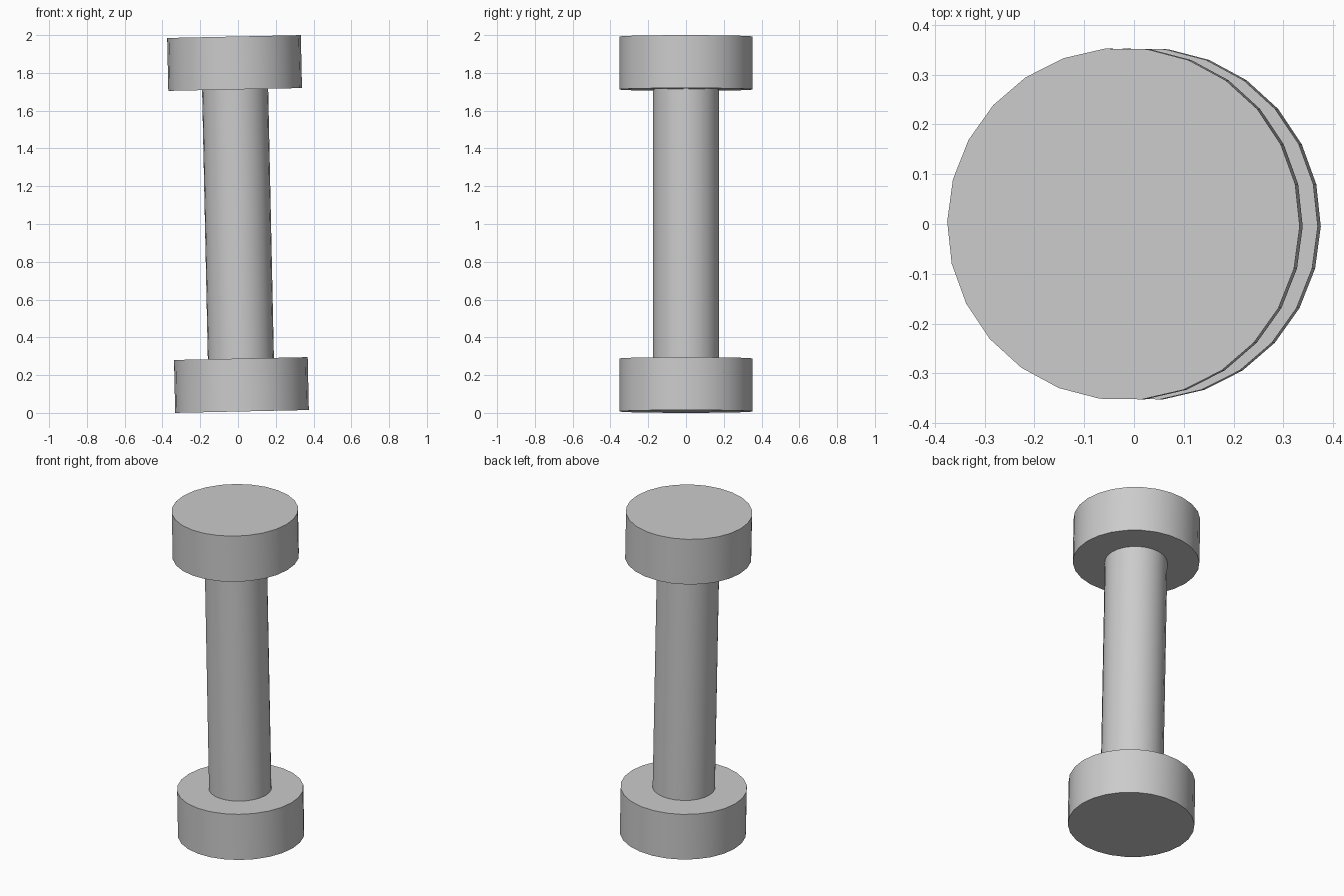
import bpy
from math import radians
from mathutils import Matrix

if "Cube" in bpy.data.objects:
    bpy.data.objects.remove(bpy.data.objects["Cube"], do_unlink=True)

LENGTH, PLATE = 1.985, 0.28
PLATE_RADIUS, BAR_RADIUS = 0.354, 0.175
SIDES = 26

grey = bpy.data.materials.new("plain grey")
grey.use_nodes = True
colour = (0.6, 0.6, 0.6, 1)
grey.diffuse_color = colour
grey.node_tree.nodes["Principled BSDF"].inputs["Base Color"].default_value = colour

# the whole dumbbell leans slightly towards -x about its middle
lean = Matrix.Translation((0, 0, 1)) @ Matrix.Rotation(radians(-1.22), 4, "Y")
twist = Matrix.Rotation(radians(-0.8), 4, "Z")


def cylinder(name, radius, depth, offset):
    bpy.ops.mesh.primitive_cylinder_add(
        vertices=SIDES, radius=radius, depth=depth, rotation=(0, 0, 0))
    ob = bpy.context.object
    ob.name = name
    # put a corner of the outline on the x axis
    ob.data.transform(Matrix.Rotation(radians(90), 4, "Z"))
    ob.data.materials.append(grey)
    bpy.ops.object.shade_smooth_by_angle(angle=radians(30))
    ob.matrix_world = lean @ twist @ Matrix.Translation((0, 0, offset))


# end plates and the bar between them
plate_offset = (LENGTH - PLATE) / 2
cylinder("top_plate", PLATE_RADIUS, PLATE, plate_offset)
cylinder("bottom_plate", PLATE_RADIUS, PLATE, -plate_offset)
cylinder("bar", BAR_RADIUS, LENGTH - 2 * PLATE, 0)
